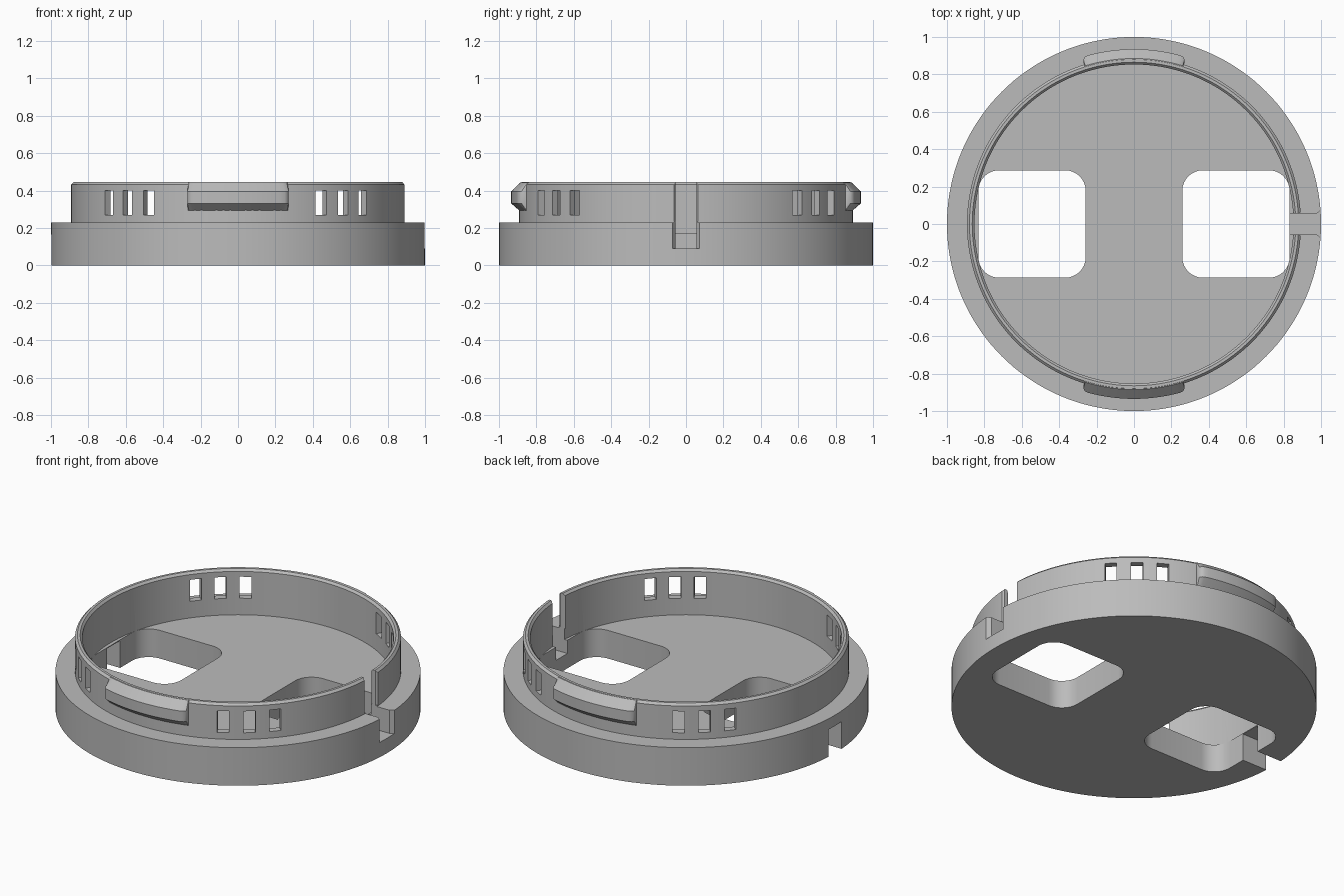
import bpy
import bmesh
from math import sin, cos, radians, tau

if "Cube" in bpy.data.objects:
    bpy.data.objects.remove(bpy.data.objects["Cube"], do_unlink=True)

grey = bpy.data.materials.new("plain grey")
grey.use_nodes = True
grey.diffuse_color = (0.5, 0.5, 0.5, 1)
grey.node_tree.nodes["Principled BSDF"].inputs["Base Color"].default_value = grey.diffuse_color


def loft(name, loops):
    """Solid skinned through closed loops of points, capped at both ends."""
    bm = bmesh.new()
    rings = [[bm.verts.new(p) for p in loop] for loop in loops]
    count = len(rings[0])
    for a, b in zip(rings, rings[1:]):
        for i in range(count):
            j = (i + 1) % count
            bm.faces.new((a[i], a[j], b[j], b[i]))
    bm.faces.new(rings[0])
    bm.faces.new(rings[-1])
    bmesh.ops.recalc_face_normals(bm, faces=bm.faces)
    mesh = bpy.data.meshes.new(name)
    bm.to_mesh(mesh)
    bm.free()
    mesh.materials.append(grey)
    obj = bpy.data.objects.new(name, mesh)
    bpy.context.collection.objects.link(obj)
    return obj


def prism(name, plan, low, high):
    return loft(name, [[(x, y, z) for x, y in plan] for z in (low, high)])


def mirrored(half):
    """Close a half outline of (x, half width) across the x axis."""
    return half + [(x, -y) for x, y in reversed(half)]


def circle(radius, z, count=144):
    return [(radius * cos(tau * i / count), radius * sin(tau * i / count), z)
            for i in range(count)]


def rounded_square(cx, half, radius, steps=8):
    points = []
    for corner, (sx, sy) in enumerate([(1, 1), (-1, 1), (-1, -1), (1, -1)]):
        for k in range(steps + 1):
            a = radians(90 * (corner + k / steps))
            points.append((cx + sx * (half - radius) + radius * cos(a),
                           sy * (half - radius) + radius * sin(a)))
    return points


def smooth(obj):
    bpy.ops.object.select_all(action='DESELECT')
    obj.select_set(True)
    bpy.context.view_layer.objects.active = obj
    bpy.ops.object.shade_smooth_by_angle(angle=radians(30))


# Flanged base with its thin upright ring and recessed floor
profile = [(1, 0), (1, 0.23), (0.893, 0.23), (0.893, 0.432), (0.88, 0.445),
           (0.865, 0.445), (0.853, 0.432), (0.853, 0.17)]
body = loft("ring_base", [circle(r, z) for r, z in profile])

# Two rounded openings in the floor
cutters = [prism("floor_opening_cutter", rounded_square(side * 0.545, 0.287, 0.11), -0.1, 0.21)
           for side in (-1, 1)]

# Open slot through the ring and flange, eased at its edges
cutters.append(prism("slot_cutter", mirrored(
    [(0.8, 0.055), (0.975, 0.055), (1.05, 0.11)]), 0.09, 0.6))
cutters.append(prism("slot_ease_cutter", mirrored(
    [(0.83, 0.075), (0.86, 0.055), (0.88, 0.055), (0.91, 0.08)]), 0.235, 0.6))

# Covered notch under the opposite flange
cutters.append(prism("notch_cutter", mirrored([(-1.1, 0.062), (-0.8, 0.062)]), -0.1, 0.165))

# Four groups of three windows in the ring
for centre in (51, 131.5, -131.5, -51):
    for step in (-9.2, 0, 9.2):
        a = radians(centre + step)
        plan = [(r * cos(a) - t * sin(a), r * sin(a) + t * cos(a))
                for r, t in mirrored([(0.8, 0.033), (0.95, 0.033)])]
        cutters.append(prism("window_cutter", plan, 0.27, 0.4))

bpy.context.view_layer.objects.active = body
for cutter in cutters:
    cutter.hide_render = True
    cut = body.modifiers.new("cut", 'BOOLEAN')
    cut.operation = 'DIFFERENCE'
    cut.solver = 'EXACT'
    cut.object = cutter
    bpy.ops.object.modifier_apply(modifier=cut.name)
    bpy.data.objects.remove(cutter, do_unlink=True)
smooth(body)

# Snap clips on the front and back of the ring, with rounded ends
clip_section = [(0.87, 0.295), (0.893, 0.295), (0.935, 0.332),
                (0.935, 0.396), (0.885, 0.444), (0.87, 0.444)]
half_angles = [(17.4, 0.3), (17.1, 0.65), (16.4, 0.9), (15.5, 1)]
stations = ([(-a, f) for a, f in half_angles]
            + [(a, 1) for a in range(-14, 15, 2)]
            + half_angles[::-1])
for name, facing in (("front_clip", -90), ("back_clip", 90)):
    loops = []
    for angle, swell in stations:
        a = radians(facing + angle)
        radii = [(0.893 + (r - 0.893) * swell if r > 0.893 else r, z) for r, z in clip_section]
        loops.append([(r * cos(a), r * sin(a), z) for r, z in radii])
    smooth(loft(name, loops))
